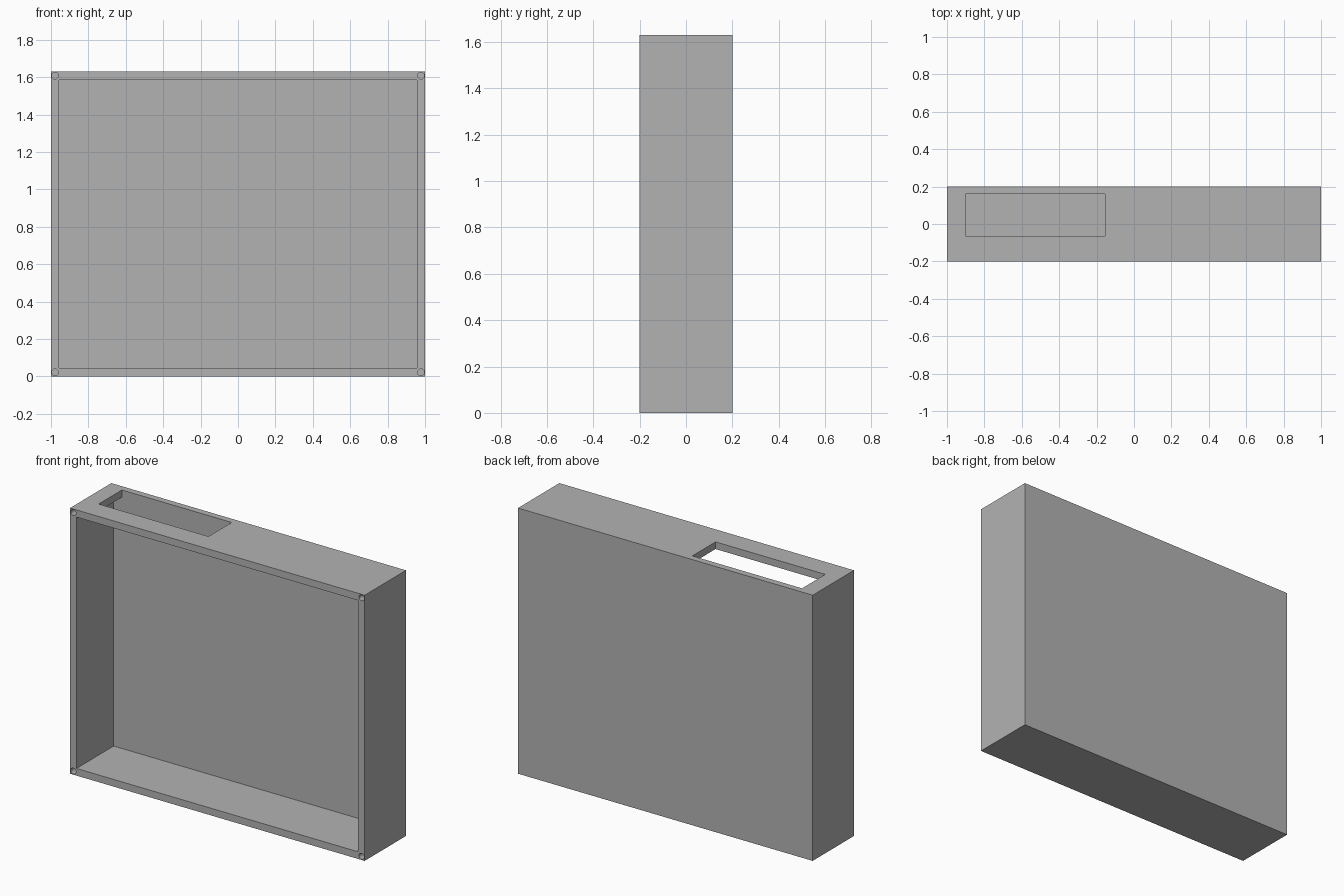
import bpy
from math import pi

cube = bpy.data.objects.get("Cube")
if cube:
    bpy.data.objects.remove(cube, do_unlink=True)

WIDTH, DEPTH, HEIGHT = 2.0, 0.4, 1.63
WALL = 0.044
HOLE_INSET, HOLE_RADIUS, HOLE_DEPTH = 0.022, 0.018, 0.1

grey = bpy.data.materials.new("plain grey")
grey.use_nodes = True
colour = (0.45, 0.45, 0.45, 1)
grey.diffuse_color = colour
grey.node_tree.nodes["Principled BSDF"].inputs["Base Color"].default_value = colour


def box(name, low, high):
    """Axis-aligned box between two corners."""
    centre = [(a + b) / 2 for a, b in zip(low, high)]
    bpy.ops.mesh.primitive_cube_add(size=1, location=centre)
    ob = bpy.context.object
    ob.name = name
    ob.scale = [b - a for a, b in zip(low, high)]
    bpy.ops.object.transform_apply(location=True, rotation=False, scale=True)
    return ob


def cut(target, cutter):
    """Subtract the cutter from the target and discard it."""
    mod = target.modifiers.new("cut", "BOOLEAN")
    mod.operation = "DIFFERENCE"
    mod.solver = "EXACT"
    mod.object = cutter
    bpy.context.view_layer.objects.active = target
    bpy.ops.object.modifier_apply(modifier=mod.name)
    bpy.data.objects.remove(cutter, do_unlink=True)


front, back = -DEPTH / 2, DEPTH / 2
inner_back = back - 0.04

# Shell with an open front
shell = box("open_box", (-WIDTH / 2, front, 0), (WIDTH / 2, back, HEIGHT))
shell.data.materials.append(grey)
cut(shell, box("cavity_cutter", (-WIDTH / 2 + WALL, front - 0.1, WALL),
               (WIDTH / 2 - WALL, inner_back, HEIGHT - WALL)))

# Rectangular slot through the top wall
cut(shell, box("slot_cutter", (-0.9, -0.065, HEIGHT - 0.2),
               (-0.155, inner_back, HEIGHT + 0.1)))

# Screw holes in the four front corners
for side in (-1, 1):
    for z in (HOLE_INSET, HEIGHT - HOLE_INSET):
        bpy.ops.mesh.primitive_cylinder_add(
            vertices=16, radius=HOLE_RADIUS, depth=2 * HOLE_DEPTH,
            location=(side * (WIDTH / 2 - HOLE_INSET), front, z),
            rotation=(pi / 2, 0, 0))
        cut(shell, bpy.context.object)
